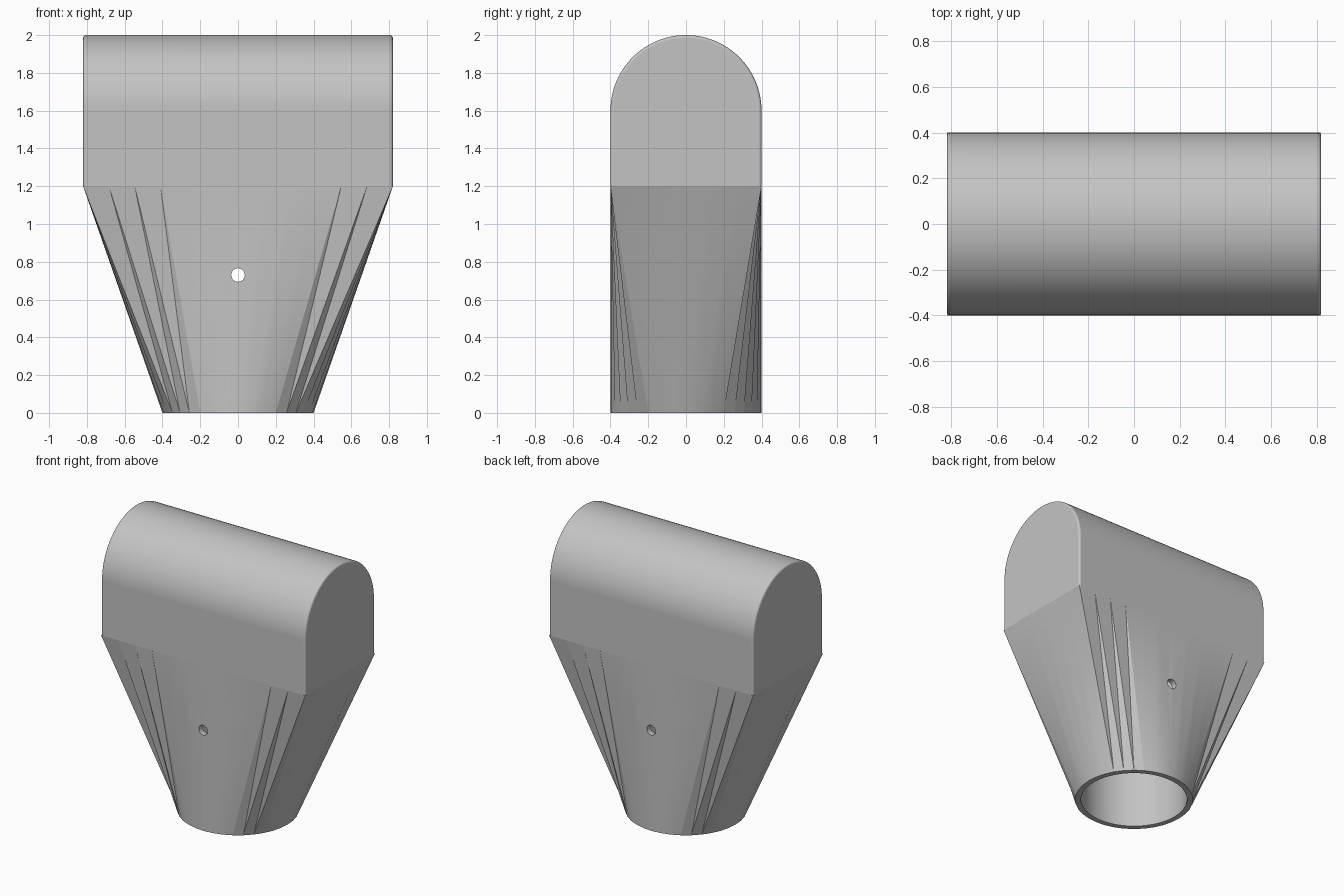
import bpy, bmesh
from math import sin, cos, pi, radians
from mathutils import Vector, Matrix

cube = bpy.data.objects.get("Cube")
if cube:
    bpy.data.objects.remove(cube, do_unlink=True)

HALF_X, R = 0.82, 0.4            # head half length, neck / arch radius
SHOULDER, SPRING = 1.2, 1.6      # neck top, start of the arch
BORE, PIN, PIN_Z = 0.36, 0.036, 0.73

grey = bpy.data.materials.new("plain grey")
grey.use_nodes = True
grey.diffuse_color = (0.55, 0.55, 0.55, 1)
grey.node_tree.nodes["Principled BSDF"].inputs["Base Color"].default_value = grey.diffuse_color


def finish(bm, name):
    bmesh.ops.recalc_face_normals(bm, faces=bm.faces[:])
    mesh = bpy.data.meshes.new(name)
    bm.to_mesh(mesh)
    bm.free()
    obj = bpy.data.objects.new(name, mesh)
    mesh.materials.append(grey)
    bpy.context.collection.objects.link(obj)
    return obj


def activate(obj):
    bpy.ops.object.select_all(action="DESELECT")
    obj.select_set(True)
    bpy.context.view_layer.objects.active = obj


def cut_cylinder(target, radius, length, matrix, segments):
    bm = bmesh.new()
    bmesh.ops.create_cone(bm, cap_ends=True, segments=segments, radius1=radius,
                          radius2=radius, depth=length, matrix=matrix)
    cutter = finish(bm, "cutter")
    cutter.hide_render = True
    activate(target)
    mod = target.modifiers.new("cut", "BOOLEAN")
    mod.operation, mod.solver, mod.object = "DIFFERENCE", "EXACT", cutter
    bpy.ops.object.modifier_apply(modifier=mod.name)
    bpy.data.objects.remove(cutter, do_unlink=True)


# Head: arched profile extruded along x, with softened end outlines
bm = bmesh.new()
ARC = 48
profile = [(-R, SHOULDER)]
profile += [(-R * cos(pi * i / ARC), SPRING + R * sin(pi * i / ARC)) for i in range(ARC + 1)]
profile += [(R, SHOULDER)]
face = bm.faces.new([bm.verts.new((-HALF_X, y, z)) for y, z in profile])
out = bmesh.ops.extrude_face_region(bm, geom=[face])
bmesh.ops.translate(bm, vec=(2 * HALF_X, 0, 0),
                    verts=[g for g in out["geom"] if isinstance(g, bmesh.types.BMVert)])
ends = [e for e in bm.edges
        if abs(e.verts[0].co.x - e.verts[1].co.x) < 0.01
        and max(v.co.z for v in e.verts) > SHOULDER + 0.01]
bmesh.ops.bevel(bm, geom=ends, offset=0.016, segments=4, profile=0.5, affect="EDGES")
head = finish(bm, "arched_head")

# Neck: triangulated loft from a round foot to the rectangular shoulder
corners = [Vector((x, y, SHOULDER)) for x, y in
           ((-HALF_X, -R), (HALF_X, -R), (HALF_X, R), (-HALF_X, R))]
bm = bmesh.new()
top = []
for k, steps in enumerate((12, 6, 12, 6)):
    a, b = corners[k], corners[(k + 1) % 4]
    top += [bm.verts.new(a.lerp(b, i / steps)) for i in range(steps)]
N = len(top)
angles = [radians(-150 + 360 / N * i) for i in range(N)]
foot = [bm.verts.new((R * cos(a), R * sin(a), 0)) for a in angles]
for i in range(N):
    j = (i + 1) % N
    bm.faces.new((foot[i], foot[j], top[j]))
    bm.faces.new((foot[i], top[j], top[i]))
bm.faces.new(top)
bm.faces.new(foot[::-1])
neck = finish(bm, "tapered_neck")

# Socket bore from below and cross pin hole through front and back
cut_cylinder(neck, BORE, 2.2, Matrix.Identity(4), 72)
cut_cylinder(neck, PIN, 2, Matrix.Translation((0, 0, PIN_Z)) @ Matrix.Rotation(pi / 2, 4, "X"), 32)

# Smooth shading that keeps the ridges crisp
for obj in (head, neck):
    activate(obj)
    bpy.ops.object.shade_smooth_by_angle(angle=radians(30))
weighted = head.modifiers.new("weighted_normals", "WEIGHTED_NORMAL")
weighted.keep_sharp = True
